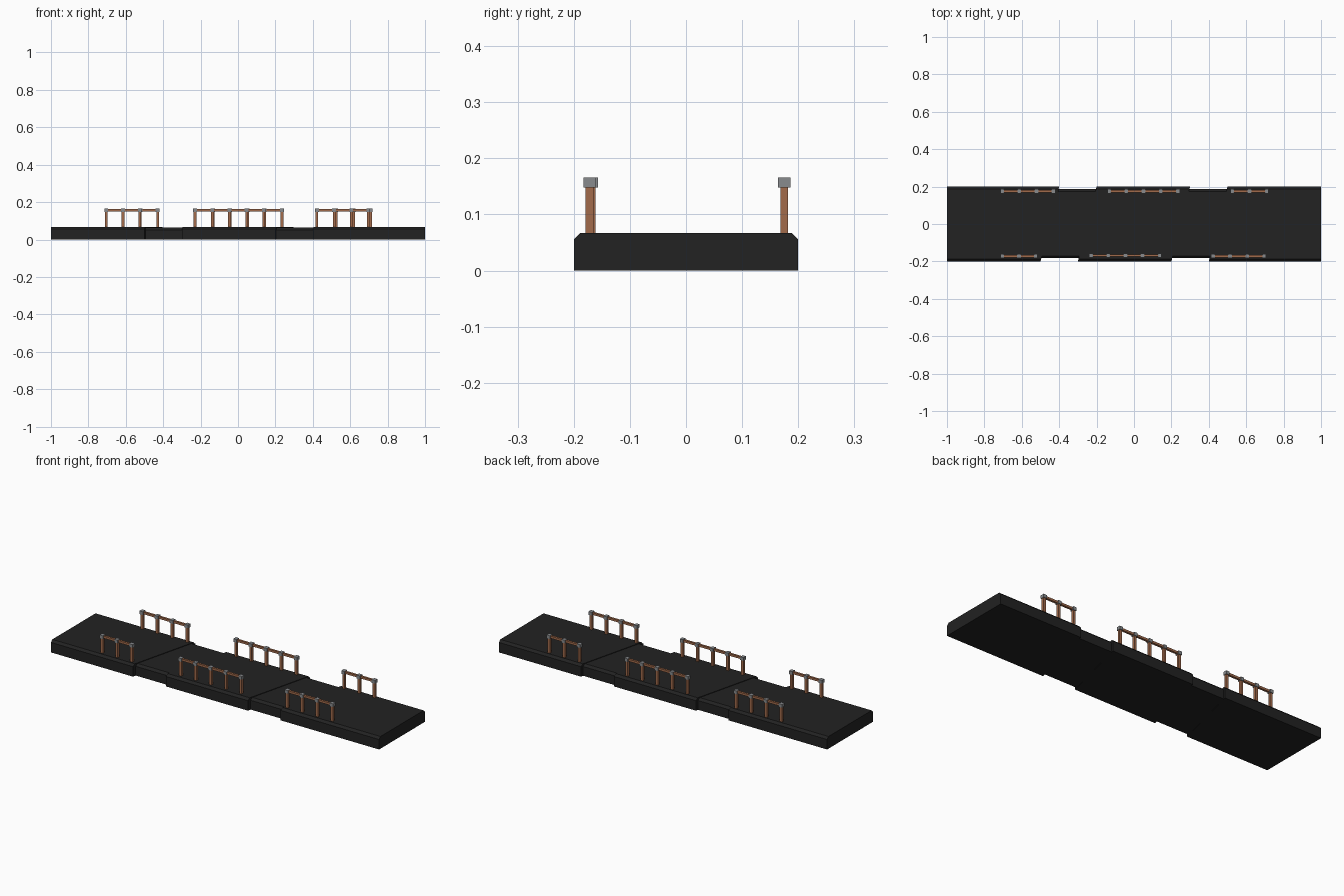
import bpy, bmesh

cube = bpy.data.objects.get("Cube")
if cube:
    bpy.data.objects.remove(cube)


def material(name, rgb):
    m = bpy.data.materials.new(name)
    m.use_nodes = True
    m.diffuse_color = (*rgb, 1)
    bsdf = next(n for n in m.node_tree.nodes if n.type == 'BSDF_PRINCIPLED')
    bsdf.inputs["Base Color"].default_value = (*rgb, 1)
    return m


DECK = material("black stone", (0.016, 0.016, 0.016))
WOOD = material("copper brown", (0.36, 0.145, 0.07))
METAL = material("grey metal", (0.25, 0.26, 0.27))


def finish(name, bm, mat):
    bmesh.ops.recalc_face_normals(bm, faces=bm.faces)
    me = bpy.data.meshes.new(name)
    bm.to_mesh(me)
    bm.free()
    me.materials.append(mat)
    ob = bpy.data.objects.new(name, me)
    bpy.context.collection.objects.link(ob)
    return ob


# Deck piece: chamfered cross-section swept along x, ends optionally slanted
def deck_piece(name, x0, x1, slant0, slant1, y0, y1, z0, z1, chamfer=0.012):
    section = [(y0, z0), (y1, z0), (y1, z1 - chamfer), (y1 - chamfer, z1),
               (y0 + chamfer, z1), (y0, z1 - chamfer)]
    bm = bmesh.new()
    rings = []
    for x, slant in ((x0, slant0), (x1, slant1)):
        rings.append([bm.verts.new((x + slant * (y + 0.2) / 0.4, y, z))
                      for y, z in section])
    a, b = rings
    bm.faces.new(a)
    bm.faces.new(b)
    for i in range(len(section)):
        j = (i + 1) % len(section)
        bm.faces.new((a[i], a[j], b[j], b[i]))
    return finish(name, bm, DECK)


def slab(name, x0, x1, s0, s1):
    deck_piece(name, x0, x1, s0, s1, -0.2, 0.2, 0, 0.067)


def joint(name, x0, x1):
    deck_piece(name, x0 - 0.01, x1 + 0.01, 0.1, 0.1, -0.183, 0.187, 0.001, 0.064)


slab("right_slab", -1, -0.5, 0, 0.1)
joint("right_joint", -0.5, -0.3)
slab("middle_slab", -0.3, 0.2, 0.1, 0.1)
joint("left_joint", 0.2, 0.4)
slab("left_slab", 0.4, 1, 0.1, 0)


# Railing: square posts with metal caps and a thin top rail
def add_box(bm, centre, size):
    verts = bmesh.ops.create_cube(bm, size=1)["verts"]
    bmesh.ops.scale(bm, vec=size, verts=verts)
    bmesh.ops.translate(bm, vec=centre, verts=verts)


def railing(name, x0, x1, count, y):
    posts, caps, rail = bmesh.new(), bmesh.new(), bmesh.new()
    for i in range(count):
        x = x0 + (x1 - x0) * i / (count - 1)
        add_box(posts, (x, y, 0.105), (0.014, 0.014, 0.09))
        add_box(caps, (x, y, 0.157), (0.02, 0.022, 0.018))
    add_box(rail, ((x0 + x1) / 2, y, 0.157), (x1 - x0, 0.012, 0.012))
    finish(name + "_posts", posts, WOOD)
    finish(name + "_caps", caps, METAL)
    finish(name + "_rail", rail, WOOD)


railing("front_right_railing", -0.705, -0.525, 3, -0.172)
railing("front_middle_railing", -0.23, 0.138, 5, -0.168)
railing("front_left_railing", 0.422, 0.697, 4, -0.172)
railing("back_right_railing", -0.705, -0.43, 4, 0.175)
railing("back_middle_railing", -0.133, 0.235, 5, 0.175)
railing("back_left_railing", 0.525, 0.71, 3, 0.175)
